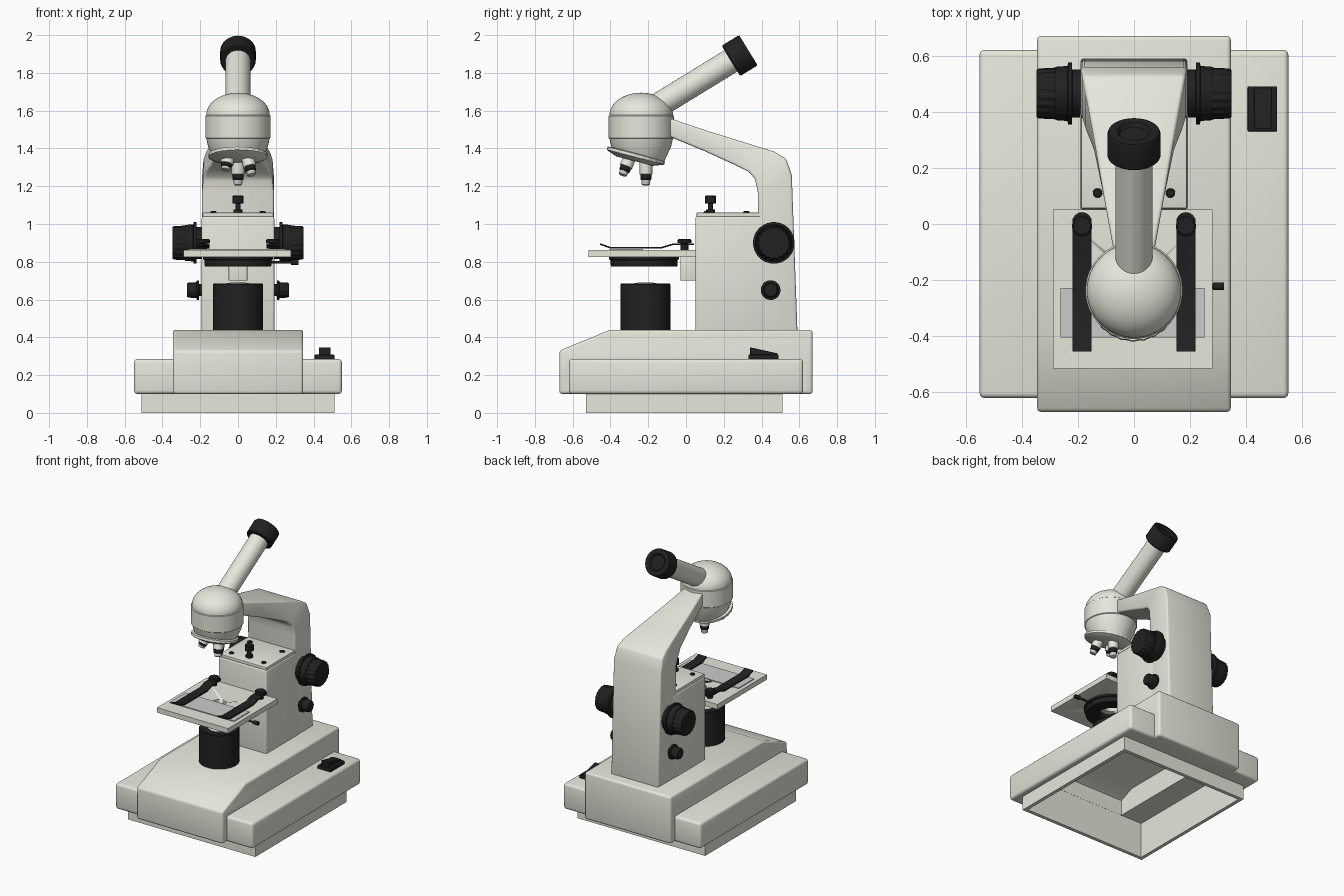
import bpy, bmesh, math
from mathutils import Vector, Matrix

if "Cube" in bpy.data.objects:
    bpy.data.objects.remove(bpy.data.objects["Cube"])


def material(name, col):
    m = bpy.data.materials.new(name)
    m.diffuse_color = (*col, 1)
    m.use_nodes = True
    m.node_tree.nodes["Principled BSDF"].inputs["Base Color"].default_value = m.diffuse_color
    return m


CREAM = material("cream_paint", (0.80, 0.80, 0.72))
BLACK = material("black_plastic", (0.015, 0.015, 0.015))
GLASS = material("slide_glass", (0.55, 0.55, 0.58))
STEEL = material("steel", (0.6, 0.6, 0.57))


def finish(name, bm, mat, bevel=0, seg=3, angle=35):
    bmesh.ops.remove_doubles(bm, verts=bm.verts, dist=1e-5)
    bmesh.ops.recalc_face_normals(bm, faces=bm.faces)
    me = bpy.data.meshes.new(name)
    bm.to_mesh(me)
    bm.free()
    ob = bpy.data.objects.new(name, me)
    bpy.context.collection.objects.link(ob)
    me.materials.append(mat)
    if bevel:
        b = ob.modifiers.new("bevel", 'BEVEL')
        b.width, b.segments = bevel, seg
        b.limit_method, b.angle_limit = 'ANGLE', math.radians(30)
    activate(ob)
    if bevel:
        bpy.ops.object.modifier_apply(modifier="bevel")
    bpy.ops.object.shade_smooth_by_angle(angle=math.radians(angle))
    return ob


def activate(ob):
    bpy.ops.object.select_all(action='DESELECT')
    ob.select_set(True)
    bpy.context.view_layer.objects.active = ob


def loft(name, rings, mat, **kw):
    bm = bmesh.new()
    vs = [[bm.verts.new(p) for p in r] for r in rings]
    n = len(vs[0])
    for a, b in zip(vs, vs[1:]):
        for i in range(n):
            bm.faces.new((a[i], a[(i + 1) % n], b[(i + 1) % n], b[i]))
    bm.faces.new(vs[0])
    bm.faces.new(vs[-1])
    return finish(name, bm, mat, **kw)


def prism(name, profile, x0, x1, mat, **kw):
    """Side profile (y, z) extruded across x."""
    return loft(name, [[(x, y, z) for y, z in profile] for x in (x0, x1)], mat, **kw)


def box(name, x0, x1, y0, y1, z0, z1, mat, **kw):
    return prism(name, [(y0, z0), (y1, z0), (y1, z1), (y0, z1)], x0, x1, mat, **kw)


def lathe(name, profile, origin, axis, mat, n=48, knurl=1.0, ring=False, cut=None):
    """(radius, distance) profile turned about an axis."""
    rot = Vector(axis).to_track_quat('Z', 'Y').to_matrix().to_4x4()
    M = Matrix.Translation(origin) @ rot
    bm = bmesh.new()
    pts = list(profile) + [profile[0]] if ring else [(0, profile[0][1]), *profile, (0, profile[-1][1])]
    rows = []
    for r, t in pts:
        row = []
        for i in range(n):
            k = r * (knurl if i % 4 > 1 else 1)
            a = 2 * math.pi * i / n
            row.append(bm.verts.new(M @ Vector((k * math.cos(a), k * math.sin(a), t))))
        rows.append(row)
    for a, b in zip(rows, rows[1:]):
        for i in range(n):
            bm.faces.new((a[i], a[(i + 1) % n], b[(i + 1) % n], b[i]))
    if cut:
        bmesh.ops.remove_doubles(bm, verts=bm.verts, dist=1e-5)
        bmesh.ops.bisect_plane(bm, geom=bm.verts[:] + bm.edges[:] + bm.faces[:],
                               plane_co=cut[0], plane_no=cut[1], clear_outer=True)
    return finish(name, bm, mat)


def boolean(ob, other, op):
    m = ob.modifiers.new("bool", 'BOOLEAN')
    m.operation, m.solver, m.object = op, 'EXACT', other
    activate(ob)
    bpy.ops.object.modifier_apply(modifier="bool")
    bpy.data.objects.remove(other)


# hollow base: wide tray, raised centre and plinth joined, then emptied from below
base = box("base", -.55, .55, -.62, .62, .10, .285, CREAM, bevel=.018)
hump = [(-.67, .10), (.67, .10), (.67, .44), (-.40, .44), (-.67, .33)]
boolean(base, prism("hump", hump, -.345, .345, CREAM, bevel=.015), 'UNION')
boolean(base, box("plinth", -.51, .51, -.53, .51, 0, .14, CREAM), 'UNION')
boolean(base, box("tray_cavity", -.485, .485, -.505, .485, -.1, .255, CREAM), 'DIFFERENCE')
inner = [(-.504, -.05), (.484, -.05), (.484, .41), (-.40, .41), (-.504, .365)]
boolean(base, prism("hump_cavity", inner, -.315, .315, CREAM), 'DIFFERENCE')
activate(base)
bpy.ops.object.shade_smooth_by_angle(angle=math.radians(35))

# power switch
box("switch_base", .405, .51, .33, .49, .28, .308, BLACK, bevel=.004)
prism("switch_rocker", [(.34, .30), (.485, .30), (.485, .315), (.34, .347)], .428, .49, BLACK, bevel=.004)

# arm: outer y,z / inner y,z / half width
arm = [(-.13, 1.575, -.13, 1.48, .066), (.10, 1.497, .10, 1.385, .108),
       (.30, 1.435, .26, 1.312, .142), (.47, 1.382, .33, 1.278, .172),
       (.53, 1.345, .365, 1.24, .183), (.56, 1.26, .38, 1.17, .19), (.59, .43, .385, .43, .19)]
loft("arm", [[(-w, a, b), (w, a, b), (w, c, d), (-w, c, d)] for a, b, c, d, w in arm],
     CREAM, bevel=.012)

# focus block with lid, screws and stop screw
box("focus_block", -.192, .192, .05, .42, .43, 1.04, CREAM, bevel=.01)
box("focus_block_lid", -.188, .188, .056, .40, 1.038, 1.06, CREAM, bevel=.004)
for s in (-1, 1):
    for y in (.11, .32):
        lathe("lid_screw", [(.017, 0), (.017, .006), (.012, .01)], (s * .13, y, 1.058), (0, 0, 1), BLACK, n=20)
lathe("stop_screw", [(.024, 0), (.024, .018), (.014, .02), (.014, .05), (.03, .052), (.03, .088), (.026, .092)],
      (0, .13, 1.058), (0, 0, 1), BLACK, n=24)

# focus knobs on both sides
for s in (-1, 1):
    lathe("coarse_knob_flange", [(.085, 0), (.085, .035), (.11, .036), (.11, .05), (.098, .052), (.095, .095)],
          (s * .185, .465, .90), (s, 0, 0), BLACK)
    lathe("coarse_knob_grip", [(.088, 0), (.092, .006), (.089, .065), (.083, .072)],
          (s * .275, .465, .90), (s, 0, 0), BLACK, n=72, knurl=.95)
    lathe("fine_knob_flange", [(.032, 0), (.032, .02), (.052, .022), (.052, .032), (.042, .036)],
          (s * .185, .448, .65), (s, 0, 0), BLACK)
    lathe("fine_knob_grip", [(.042, 0), (.04, .045), (.035, .052)],
          (s * .217, .448, .65), (s, 0, 0), BLACK, n=48, knurl=.94)

# stage with light hole, bracket
stage = box("stage", -.288, .28, -.515, .052, .826, .862, CREAM)
boolean(stage, lathe("hole", [(.05, 0), (.05, .2)], (0, -.222, .75), (0, 0, 1), CREAM), 'DIFFERENCE')
box("stage_bracket", -.05, .05, -.03, .06, .70, .83, CREAM, bevel=.004)

# diaphragm ring and lever, lamp
lathe("diaphragm", [(.09, .775), (.175, .775), (.178, .79), (.178, .81), (.185, .812), (.185, .827), (.09, .827)],
      (0, -.222, 0), (0, 0, 1), BLACK, n=64, ring=True)
lathe("diaphragm_lever", [(.007, 0), (.007, .13), (.014, .132), (.014, .17)],
      (.15, -.222, .797), (1, 0, 0), BLACK, n=20)
lathe("lamp", [(.132, 0), (.132, .245), (.128, .25), (.075, .25), (.075, .244)],
      (0, -.215, .435), (0, 0, 1), BLACK, n=64)
lathe("lamp_lens", [(.074, 0), (.06, .008), (.03, .013)], (0, -.215, .678), (0, 0, 1), STEEL)

# glass slide and clips
box("slide", -.262, .252, -.405, -.228, .8615, .868, GLASS)
path = [(-.455, .889), (-.40, .870), (-.13, .870), (-.07, .888), (.02, .888)]
for s in (-1, 1):
    strip = path + [(y, z + .009) for y, z in reversed(path)]
    x = s * .185
    prism("stage_clip", strip, x - .034, x + .034, BLACK)
    lathe("clip_round_end", [(.034, 0), (.034, .009)], (x, .008, .888), (0, 0, 1), BLACK, n=32)
    lathe("clip_screw", [(.02, 0), (.02, .038), (.036, .04), (.036, .055), (.03, .06)],
          (x, -.008, .86), (0, 0, 1), BLACK, n=32)

# round head, cut off along the tilted turret plane
HY, tilt = -.237, math.radians(14.5)
down = Vector((0, -math.sin(tilt), -math.cos(tilt)))
centre = Vector((0, -.265, 1.362))
prof = [(.10, 1.28), (.135, 1.36), (.158, 1.41), (.168, 1.452), (.173, 1.456), (.173, 1.572), (.168, 1.576)]
prof += [(.168 * math.cos(a), 1.576 + .119 * math.sin(a)) for a in [math.pi / 2 * i / 14 for i in range(1, 14)]]
prof += [(0, 1.695)]
lathe("head", prof, (0, HY, 0), (0, 0, 1), CREAM, n=64, cut=(centre, down))

# turret and three objectives
lathe("turret", [(.14, -.012), (.157, -.008), (.157, .008), (.15, .012), (.10, .03)],
      centre, down, CREAM, n=96, knurl=.985)
back = Vector((0, math.cos(tilt), -math.sin(tilt)))
for ang, length in ((0, .125), (120, .105), (240, .075)):
    out = Matrix.Rotation(math.radians(ang), 3, down) @ back
    d = down * math.cos(tilt) + out * math.sin(tilt)
    o = centre + down * .015 + out * .058
    L = length
    lathe("objective_barrel", [(.034, 0), (.034, L * .55), (.029, L * .57)], o, d, CREAM, n=32)
    lathe("objective_band", [(.029, 0), (.029, L * .2), (.025, L * .24)], o + d * L * .56, d, BLACK, n=32)
    lathe("objective_tip", [(.024, 0), (.022, L * .2), (.014, L * .24)], o + d * L * .79, d, STEEL, n=32)

# eyepiece tube and eyecup
ax = Vector((0, math.cos(math.radians(31.5)), math.sin(math.radians(31.5))))
end = Vector((0, .33, 1.92))
lathe("eyepiece_tube", [(.066, 0), (.066, .55)], end - ax * .6, ax, CREAM, n=48)
lathe("eyecup", [(.088, 0), (.094, .006), (.094, .10), (.09, .108), (.06, .108), (.05, .095)],
      end - ax * .108, ax, BLACK, n=48)
